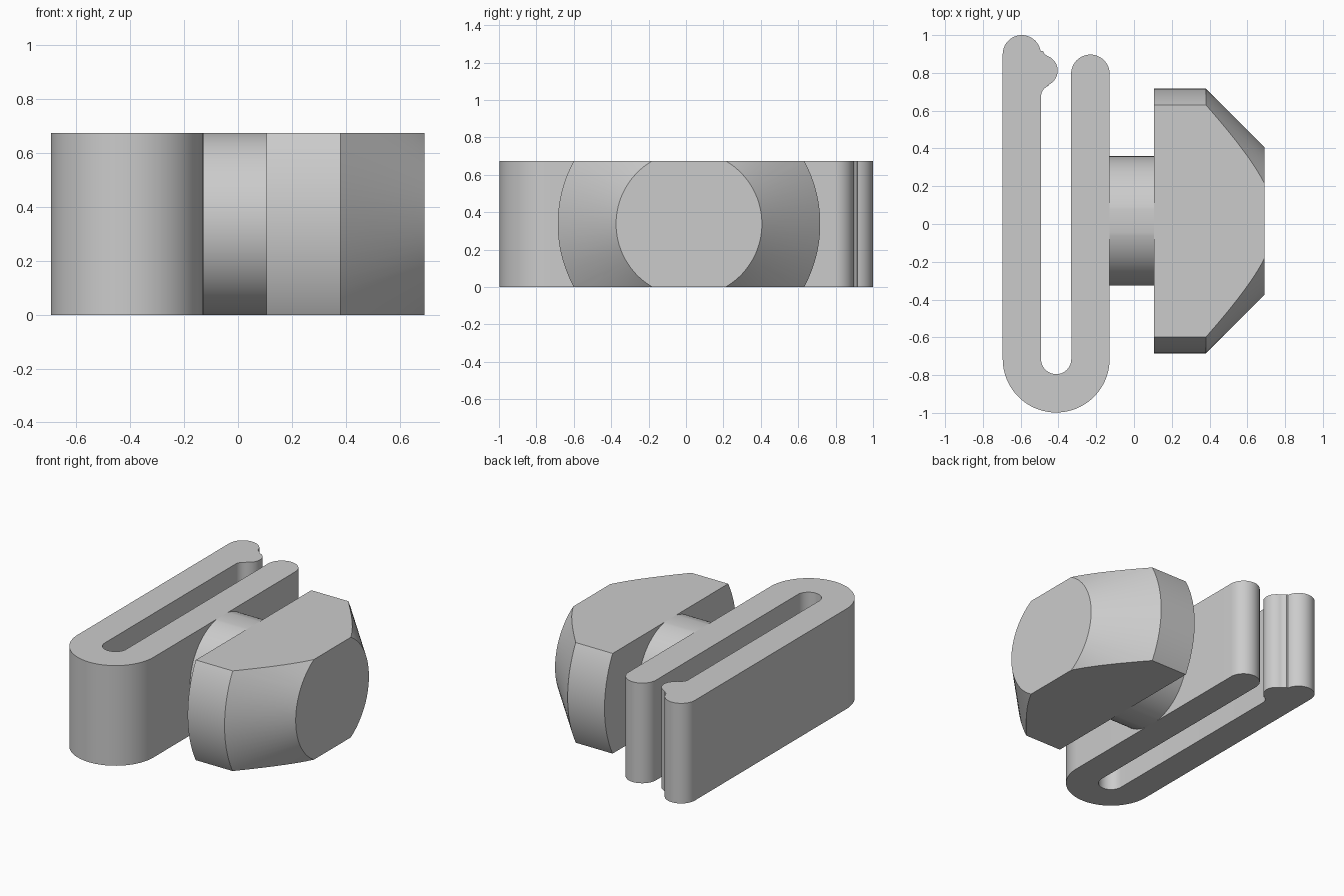
import bpy, bmesh, math
from mathutils import Vector

if "Cube" in bpy.data.objects:
    bpy.data.objects.remove(bpy.data.objects["Cube"])

HEIGHT = 0.675
AXIS_Y, AXIS_Z = 0.016, HEIGHT / 2

grey = bpy.data.materials.new("plain_grey")
grey.diffuse_color = (0.6, 0.6, 0.6, 1)
grey.use_nodes = True
grey.node_tree.nodes["Principled BSDF"].inputs["Base Color"].default_value = grey.diffuse_color


def finish(bm, name):
    """Turn a bmesh into a smooth-shaded object with sharp edges kept."""
    bmesh.ops.recalc_face_normals(bm, faces=bm.faces)
    mesh = bpy.data.meshes.new(name)
    bm.to_mesh(mesh)
    bm.free()
    mesh.materials.append(grey)
    obj = bpy.data.objects.new(name, mesh)
    bpy.context.collection.objects.link(obj)
    bpy.ops.object.select_all(action='DESELECT')
    obj.select_set(True)
    bpy.context.view_layer.objects.active = obj
    bpy.ops.object.shade_smooth_by_angle(angle=math.radians(25))
    return obj


def arc(cx, cy, r, start, end, steps=16):
    """Points on an arc, angles in degrees."""
    angles = [math.radians(start + (end - start) * i / steps) for i in range(steps + 1)]
    return [(cx + r * math.cos(a), cy + r * math.sin(a)) for a in angles]


def extrude_profile(name, points):
    """Upright prism from a closed outline."""
    bm = bmesh.new()
    face = bm.faces.new([bm.verts.new((x, y, 0)) for x, y in points])
    new = bmesh.ops.extrude_face_region(bm, geom=[face])["geom"]
    bmesh.ops.translate(bm, vec=(0, 0, HEIGHT),
                        verts=[v for v in new if isinstance(v, bmesh.types.BMVert)])
    return finish(bm, name)


def flat_sided_lathe(name, profile, segments=96):
    """Solid turned about the x axis, then cut flat above and below."""
    bm = bmesh.new()
    rings = []
    for x, r in profile:
        rings.append([bm.verts.new((x, AXIS_Y + r * math.cos(a), AXIS_Z + r * math.sin(a)))
                      for a in (math.tau * (i + 0.5) / segments for i in range(segments))])
    for a, b in zip(rings, rings[1:]):
        for i in range(segments):
            j = (i + 1) % segments
            bm.faces.new((a[i], a[j], b[j], b[i]))
    bm.faces.new(rings[0])
    bm.faces.new(rings[-1])
    bmesh.ops.recalc_face_normals(bm, faces=bm.faces)
    for z, direction in ((HEIGHT, 1), (0, -1)):
        cut = bmesh.ops.bisect_plane(
            bm, geom=bm.verts[:] + bm.edges[:] + bm.faces[:],
            plane_co=Vector((0, 0, z)), plane_no=Vector((0, 0, direction)),
            clear_outer=True)["geom_cut"]
        edges = [e for e in cut if isinstance(e, bmesh.types.BMEdge)]
        bmesh.ops.edgeloop_fill(bm, edges=edges)
    return finish(bm, name)


# Spring clip: long U-shaped strip with a rounded catch on the outer arm
BEND_X, BEND_Y = -0.412, -0.715
outline = (
    arc(BEND_X, BEND_Y, 0.283, 180, 360, 40)            # outside of the bend
    + arc(-0.231, 0.795, 0.102, 0, 180, 24)             # inner arm tip
    + arc(BEND_X, BEND_Y, 0.080, 360, 180, 24)          # inside of the bend
    + arc(-0.432, 0.675, 0.060, 180, 105, 8)            # fillet below the catch
    + arc(-0.486, 0.812, 0.082, -70, 68, 20)            # catch
    + arc(-0.432, 0.938, 0.055, 247, 205, 6)            # fillet above the catch
    + arc(-0.594, 0.899, 0.101, 10, 180, 24)            # outer arm tip
)
extrude_profile("spring_clip", outline)

# Round neck between the clip and the knob
flat_sided_lathe("neck", [(-0.131, 0.343), (0.106, 0.343)])

# Knob with a tapered outer end
flat_sided_lathe("knob", [(0.105, 0.702), (0.38, 0.702), (0.692, 0.39)])
